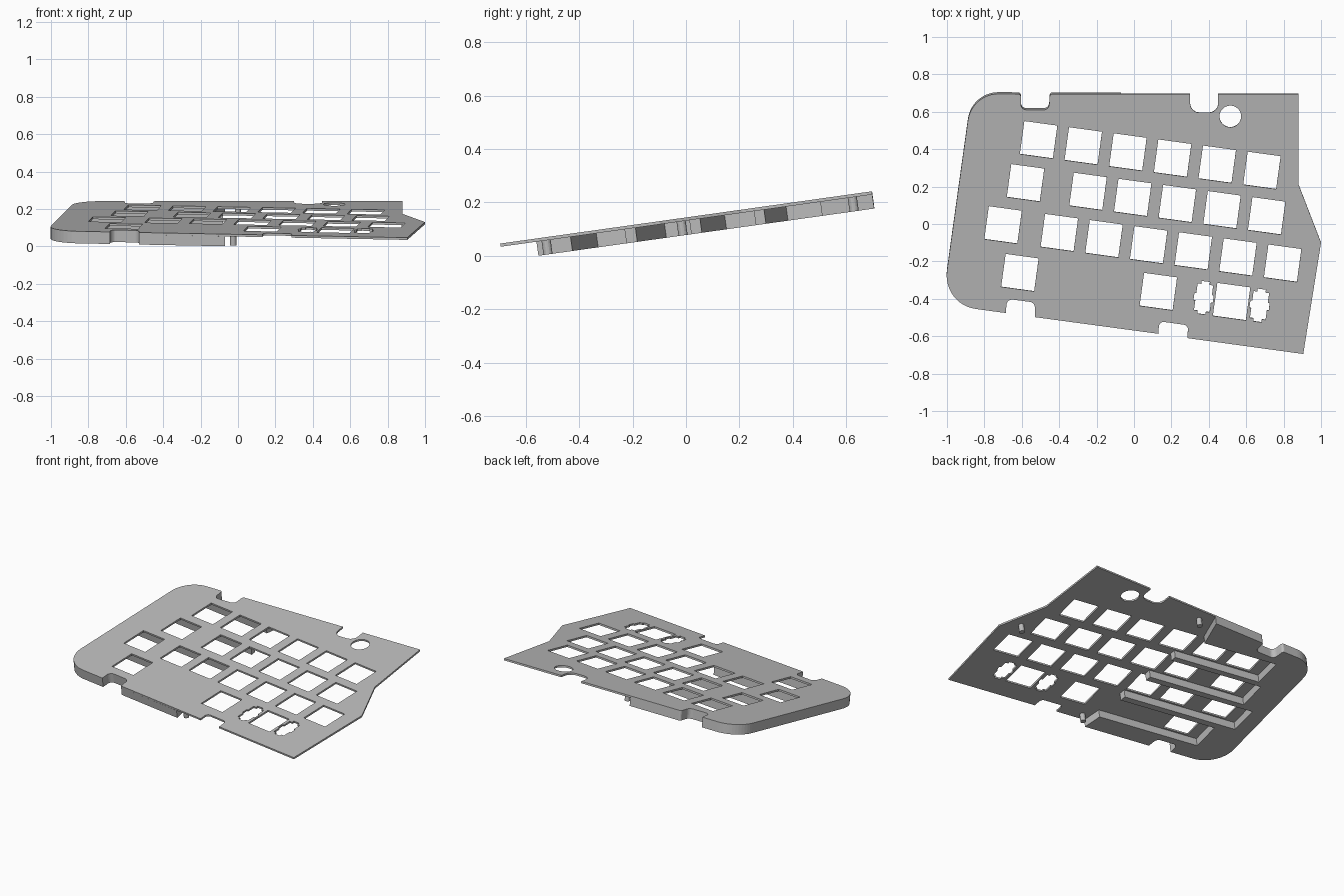
import bpy, bmesh, math
from mathutils import Vector, Matrix

cube = bpy.data.objects.get("Cube")
if cube:
    bpy.data.objects.remove(cube, do_unlink=True)

TILT = math.radians(8)
SLANT = math.radians(-7.8)          # key rows run slightly askew
HEIGHT = 0.144                      # top surface height at the centre
PLATE, DEEP = 0.012, 0.065          # thin plate and full rim depth
U = Vector((math.cos(SLANT), math.sin(SLANT)))
V = Vector((-U.y, U.x))

grey = bpy.data.materials.new("light grey")
grey.use_nodes = True
grey.diffuse_color = (0.5, 0.5, 0.5, 1)
grey.node_tree.nodes["Principled BSDF"].inputs["Base Color"].default_value = (0.5, 0.5, 0.5, 1)


def rounded(corners):
    """Turn (x, y, radius) corners into a loop with true arcs."""
    loop = []
    for i, (x, y, r) in enumerate(corners):
        p = Vector((x, y))
        if r == 0:
            loop.append(p)
            continue
        a = (Vector(corners[i - 1][:2]) - p).normalized()
        b = (Vector(corners[(i + 1) % len(corners)][:2]) - p).normalized()
        half = a.angle(b) / 2
        centre = p + (a + b).normalized() * r / math.sin(half)
        start = p + a * r / math.tan(half) - centre
        end = p + b * r / math.tan(half) - centre
        sweep = start.angle_signed(end)     # clockwise positive
        steps = 12 if r > 0.1 else 6
        for k in range(steps + 1):
            loop.append(centre + Matrix.Rotation(-sweep * k / steps, 2) @ start)
    return loop


def slab(name, loops, top, bottom):
    """Extrude a filled outline with holes, tilted into place."""
    curve = bpy.data.curves.new(name, 'CURVE')
    curve.dimensions = '2D'
    curve.fill_mode = 'BOTH'
    curve.extrude = (top - bottom) / 2
    for loop in loops:
        spline = curve.splines.new('POLY')
        spline.points.add(len(loop) - 1)
        for point, p in zip(spline.points, loop):
            point.co = (p.x, p.y / math.cos(TILT), 0, 1)
        spline.use_cyclic_u = True
    temp = bpy.data.objects.new(name + " outline", curve)
    bpy.context.collection.objects.link(temp)
    bpy.context.view_layer.update()
    mesh = bpy.data.meshes.new_from_object(temp.evaluated_get(bpy.context.evaluated_depsgraph_get()))
    bpy.data.objects.remove(temp, do_unlink=True)
    bm = bmesh.new()
    bm.from_mesh(mesh)
    bmesh.ops.remove_doubles(bm, verts=bm.verts, dist=0.0002)
    bmesh.ops.recalc_face_normals(bm, faces=bm.faces)
    bmesh.ops.translate(bm, verts=bm.verts, vec=(0, 0, (top + bottom) / 2))
    for face in bm.faces:
        face.smooth = False
    bm.to_mesh(mesh)
    bm.free()
    mesh.materials.clear()
    mesh.materials.append(grey)
    obj = bpy.data.objects.new(name, mesh)
    bpy.context.collection.objects.link(obj)
    obj.rotation_euler.x = TILT
    obj.location.z = HEIGHT
    return obj


def circle(x, y, r, n=32):
    return [Vector((x + r * math.cos(t * math.tau / n), y + r * math.sin(t * math.tau / n)))
            for t in range(n)]


def slanted(centre, shape):
    return [centre + U * a + V * b for a, b in shape]


# Left outline shared by plate and rim, running from back to front
left_side = [
    (-0.45, 0.695, 0.015), (-0.455, 0.61, 0.03), (-0.605, 0.61, 0.03), (-0.605, 0.695, 0.015),
    (-0.868, 0.697, 0.165), (-1.025, -0.43, 0.18),
    (-0.685, -0.476, 0), (-0.68, -0.40, 0.03), (-0.53, -0.42, 0.03), (-0.53, -0.498, 0),
]
right_side = [
    (0.13, -0.587, 0), (0.135, -0.52, 0.025), (0.29, -0.542, 0.025), (0.285, -0.61, 0),
    (0.905, -0.695, 0), (1.0, -0.1, 0), (0.88, 0.21, 0), (0.88, 0.695, 0),
    (0.45, 0.695, 0), (0.45, 0.595, 0.05), (0.3, 0.595, 0.05), (0.3, 0.695, 0),
]

# Key rows: centre of first key, then offsets along the row in key pitches
PITCH = 0.241
rows = [
    (Vector((-0.51, 0.45)), [0, 1, 2, 3, 4, 5]),
    (Vector((-0.58, 0.22)), [0, 1.4, 2.4, 3.4, 4.4, 5.4]),
    (Vector((-0.70, -0.005)), [0, 1.26, 2.26, 3.26, 4.26, 5.26, 6.26]),
    (Vector((-0.61, -0.26)), [0, 3.1, 4.74]),
]
h = 0.089
square = [(-h, -h), (h, -h), (h, h), (-h, h)]
holes = [slanted(start + U * n * PITCH, square) for start, keys in rows for n in keys]

# Stepped stabiliser slots either side of the wide key
quarter = [(0.052, 0.02), (0.042, 0.02), (0.042, 0.072), (0.022, 0.072), (0.022, 0.088)]
half = quarter + [(-a, b) for a, b in reversed(quarter)]
slot = half + [(-a, -b) for a, b in half]
wide_key = rows[3][0] + U * 4.74 * PITCH
for side in (-1, 1):
    holes.append(slanted(wide_key + U * side * 0.151, slot))

holes.append(circle(0.515, 0.575, 0.058))
slab("switch_plate", [rounded(left_side + right_side)] + holes, 0, -PLATE)

# Deep rim with fingers reaching between the key rows
comb = [(-0.07, -0.561, 0)]
for i, (start, keys) in reversed(list(enumerate(rows))):
    south, north = (start - U * 0.16 + V * s for s in (-0.1, 0.1))
    east = [p + U * ((x - p.x) / U.x) for p, x in ((south, -0.08), (north, -0.08 if i else -0.14))]
    comb += [(p.x, p.y, 0) for p in (east[0], south, north, east[1])]
comb.append((-0.07, 0.695, 0))
slab("deep_rim", [rounded(left_side + comb)], -PLATE, -DEEP)

# Support pegs under the plate
for name, x, y in (("back_peg", 0.0, 0.62), ("side_peg", 0.89, -0.02), ("front_peg", -0.025, -0.525)):
    slab(name, [circle(x, y, 0.017, 16)], -PLATE, -DEEP)
